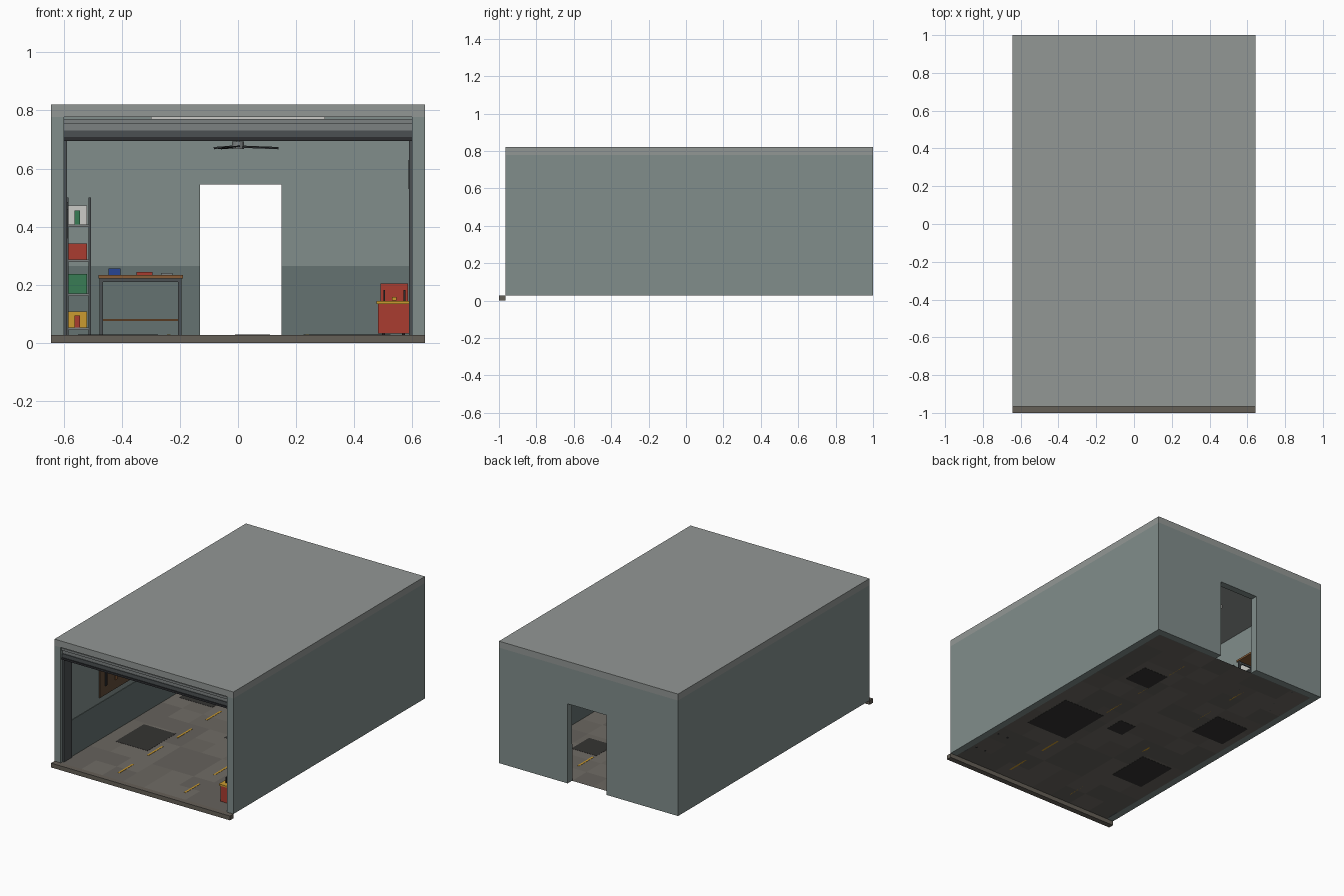
import bpy, bmesh, math, random
from mathutils import Matrix, Vector

if "Cube" in bpy.data.objects:
    bpy.data.objects.remove(bpy.data.objects["Cube"])

random.seed(4)
F = 0.028          # floor level
IX, IY = 0.598, 0.955   # inner wall faces
COL = {
    "wall": (0.22, 0.27, 0.26), "dado": (0.13, 0.17, 0.165), "roof": (0.29, 0.31, 0.30),
    "sill": (0.13, 0.115, 0.095), "steel": (0.07, 0.08, 0.085), "slat": (0.2, 0.22, 0.22),
    "dark": (0.025, 0.027, 0.03), "stain": (0.035, 0.034, 0.032), "yellow": (0.6, 0.33, 0.03),
    "red": (0.4, 0.045, 0.03), "green": (0.04, 0.2, 0.09), "blue": (0.02, 0.06, 0.3),
    "white": (0.6, 0.6, 0.57), "wood": (0.25, 0.11, 0.04), "board": (0.12, 0.07, 0.04),
    "tile_a": (0.13, 0.122, 0.108), "tile_b": (0.16, 0.148, 0.13), "tile_c": (0.145, 0.135, 0.118),
}
MATS = {}


def mat(name):
    if name not in MATS:
        MATS[name] = bpy.data.materials.new(name)
        MATS[name].diffuse_color = (*COL[name], 1)
    return MATS[name]


def finish(name, bm, *colours):
    me = bpy.data.meshes.new(name)
    bm.to_mesh(me)
    bm.free()
    ob = bpy.data.objects.new(name, me)
    bpy.context.collection.objects.link(ob)
    for c in colours:
        me.materials.append(mat(c))
    return ob


def box(name, x0, x1, y0, y1, z0, z1, colour):
    bm = bmesh.new()
    m = Matrix.Translation(((x0 + x1) / 2, (y0 + y1) / 2, (z0 + z1) / 2))
    bmesh.ops.create_cube(bm, size=1, matrix=m @ Matrix.Diagonal((x1 - x0, y1 - y0, z1 - z0, 1)))
    return finish(name, bm, colour)


def cyl(name, centre, r, depth, colour, axis="Z", seg=12):
    bm = bmesh.new()
    rot = {"Z": Matrix(), "X": Matrix.Rotation(math.pi / 2, 4, "Y"),
           "Y": Matrix.Rotation(math.pi / 2, 4, "X")}[axis]
    bmesh.ops.create_cone(bm, cap_ends=True, segments=seg, radius1=r, radius2=r, depth=depth,
                          matrix=Matrix.Translation(centre) @ rot)
    return finish(name, bm, colour)


# Shell: side walls, back wall with doorway, roof, front sill
for side, s in (("left", -1), ("right", 1)):
    a, b = sorted((s * IX, s * 0.643))
    box(side + "_wall", a, b, -0.965, 1, F, 0.778, "wall")
    a, b = sorted((s * IX, s * (IX - 0.003)))
    box(side + "_dado", a, b, -0.86, IY, F, 0.265, "dado")
bm = bmesh.new()
outline = [(-IX, F), (-0.13, F), (-0.13, 0.545), (0.15, 0.545), (0.15, F), (IX, F), (IX, 0.778), (-IX, 0.778)]
face = bm.faces.new([bm.verts.new((x, IY, z)) for x, z in outline])
ext = bmesh.ops.extrude_face_region(bm, geom=[face])
bmesh.ops.translate(bm, vec=(0, 1 - IY, 0), verts=[v for v in ext["geom"] if isinstance(v, bmesh.types.BMVert)])
bmesh.ops.recalc_face_normals(bm, faces=bm.faces)
finish("back_wall", bm, "wall")
box("back_dado_left", -IX, -0.13, IY - 0.003, IY, F, 0.265, "dado")
box("back_dado_right", 0.15, IX, IY - 0.003, IY, F, 0.265, "dado")
box("roof", -0.643, 0.643, -0.965, 1, 0.778, 0.82, "roof")
box("front_sill", -0.643, 0.643, -1, -0.965, 0, F, "sill")

# Tiled floor with oil stains and dashed bay lines
bm = bmesh.new()
bmesh.ops.create_grid(bm, x_segments=8, y_segments=13, size=1,
                      matrix=Matrix.Translation((0, -0.005, F)) @ Matrix.Diagonal((IX, 0.96, 1, 1)))
for f in bm.faces:
    f.material_index = random.choice((0, 1, 2))
finish("tiled_floor", bm, "tile_a", "tile_b", "tile_c")
for i, (x, y, w, d) in enumerate([(0.375, -0.2, 0.3, 0.36), (0.05, -0.06, 0.12, 0.13), (0.32, 0.5, 0.18, 0.18),
                                  (-0.43, 0.3, 0.24, 0.24), (-0.39, -0.39, 0.23, 0.29)]):
    box(f"stain_{i}", x - w / 2, x + w / 2, y - d / 2, y + d / 2, F - 0.001, F + 0.001, "stain")
for s in (-1, 1):
    for k in range(6):
        y = -0.81 + 0.3 * k
        box(f"bay_dash_{s}_{k}", s * 0.238 - 0.006, s * 0.238 + 0.006, y - 0.075, y + 0.075, F, F + 0.0015, "yellow")

# Rolled-up door with guide rails
box("door_housing", -IX, IX, -0.955, -0.84, 0.755, 0.77, "slat")
box("door_slat_upper", -IX, IX, -0.945, -0.925, 0.73, 0.757, "slat")
box("door_slat_lower", -IX, IX, -0.95, -0.925, 0.708, 0.732, "steel")
box("door_bottom_bar", -IX, IX, -0.955, -0.915, 0.695, 0.708, "dark")
for s in (-1, 1):
    a, b = sorted((s * IX, s * 0.588))
    box(f"door_rail_{s}", a, b, -0.945, -0.865, F, 0.7, "steel")

# Ceiling fan and lamps
cyl("fan_rod", (0, 0, 0.735), 0.006, 0.09, "slat")
cyl("fan_hub", (0, 0, 0.68), 0.02, 0.025, "slat", seg=16)
for k in range(3):
    blade = box(f"fan_blade_{k}", 0.015, 0.14, -0.016, 0.016, -0.002, 0.002, "steel")
    blade.matrix_world = (Matrix.Translation((0, 0, 0.676)) @ Matrix.Rotation(k * math.tau / 3, 4, "Z")
                          @ Matrix.Rotation(0.12, 4, "X") @ Matrix.Rotation(0.04, 4, "Y"))
for y in (-0.45, 0.45):
    box(f"ceiling_lamp_{y}", -0.3, 0.3, y - 0.025, y + 0.025, 0.755, 0.778, "white")

# Shelving rack on the left wall
Y0, Y1 = 0.33, 0.68
for x in (-0.588, -0.51):
    for y in (Y0, Y1):
        box("rack_post", x - 0.005, x + 0.005, y - 0.005, y + 0.005, F, 0.5, "steel")
for z, c, h, stripe in ((0.053, "yellow", 0.055, "red"), (0.17, "green", 0.068, None),
                        (0.287, "red", 0.055, None), (0.407, "white", 0.066, "green")):
    box("rack_shelf", -0.592, -0.507, Y0, Y1, z - 0.008, z, "slat")
    for k, y in enumerate((Y0 + 0.02, Y0 + 0.19)):
        box("storage_box_" + c, -0.587, -0.52, y, y + 0.13, z, z + h, c)
    if stripe:
        box("storage_can", -0.562, -0.543, Y0 + 0.002, Y0 + 0.02, z, z + h * 0.75, stripe)

# Workbench at the back wall
box("bench_top", -0.48, -0.19, 0.74, IY - 0.004, 0.222, 0.234, "wood")
box("bench_lower_shelf", -0.465, -0.205, 0.76, 0.94, 0.075, 0.083, "wood")
box("bench_rail", -0.47, -0.2, 0.752, 0.76, 0.21, 0.222, "steel")
for x in (-0.47, -0.2):
    for y in (0.757, 0.935):
        box("bench_leg", x - 0.006, x + 0.006, y - 0.006, y + 0.006, F, 0.222, "steel")
box("bench_blue_box", -0.445, -0.405, 0.8, 0.86, 0.234, 0.256, "blue")
box("bench_red_case", -0.35, -0.295, 0.8, 0.86, 0.234, 0.244, "red")
box("bench_wrench", -0.265, -0.225, 0.82, 0.84, 0.234, 0.241, "slat")

# Pegboard with hanging tools on the left wall
box("pegboard", -IX, -0.592, -0.57, 0.05, 0.3, 0.52, "board")
for k in range(6):
    y = -0.51 + 0.1 * k
    box("tool_handle", -0.592, -0.586, y - 0.008, y + 0.008, 0.36, 0.46, "wood" if k % 2 else "dark")
    box("tool_head", -0.592, -0.585, y - 0.022, y + 0.022, 0.46, 0.485, "steel")

# Red tool cabinet by the right wall
box("cabinet_body", 0.482, 0.588, -0.87, -0.56, F + 0.004, 0.135, "red")
box("cabinet_top", 0.476, 0.592, -0.876, -0.554, 0.135, 0.145, "yellow")
box("cabinet_toolbox", 0.49, 0.585, -0.74, -0.6, 0.145, 0.204, "red")
box("cabinet_clasp", 0.53, 0.545, -0.748, -0.74, 0.147, 0.158, "yellow")
for x in (0.503, 0.573):
    box("cabinet_handle_post", x - 0.003, x + 0.003, -0.84, -0.832, 0.145, 0.182, "dark")
for x in (0.5, 0.57):
    for y in (-0.81, -0.6):
        cyl("cabinet_wheel", (x, y, F + 0.006), 0.008, 0.01, "dark", "X")

# Dark panel on the right wall
box("wall_panel", 0.587, IX, -0.1, 0.08, 0.53, 0.63, "dark")

for m in bpy.data.materials:
    if m.users and not m.is_grease_pencil:
        m.use_nodes = True
        m.node_tree.nodes["Principled BSDF"].inputs["Base Color"].default_value = m.diffuse_color
